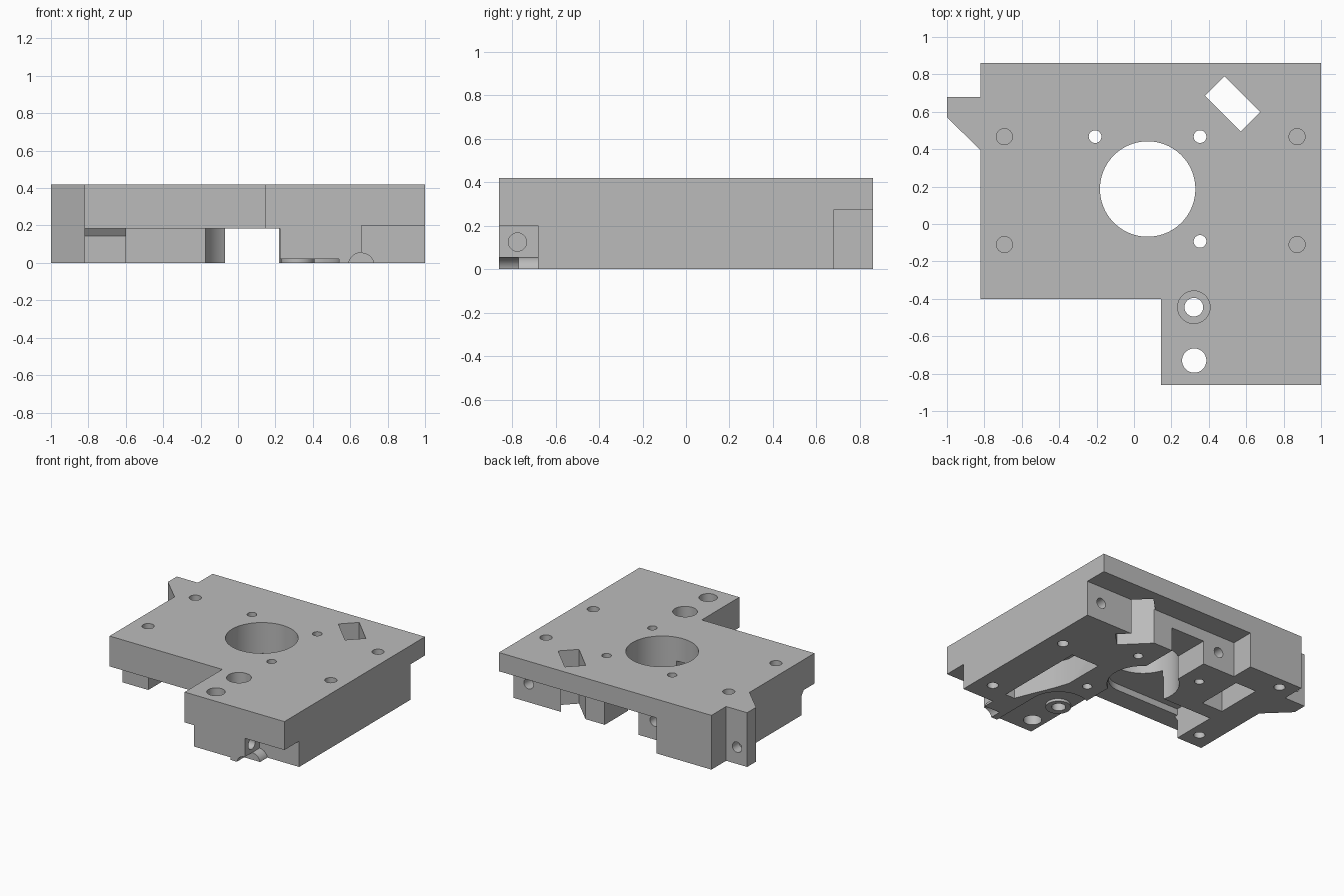
import bpy, bmesh, math
from mathutils import Matrix, Vector

cube = bpy.data.objects.get("Cube")
if cube:
    bpy.data.objects.remove(cube)

grey = bpy.data.materials.new("plain_grey")
grey.use_nodes = True
grey.diffuse_color = (0.5, 0.5, 0.5, 1)
grey.node_tree.nodes["Principled BSDF"].inputs["Base Color"].default_value = (0.5, 0.5, 0.5, 1)

H = 0.42       # overall height
ROOF = 0.185   # underside of the thin plate
LOW = -0.1     # cutters start below the base


def add_object(name, bm):
    bmesh.ops.recalc_face_normals(bm, faces=bm.faces[:])
    mesh = bpy.data.meshes.new(name)
    bm.to_mesh(mesh)
    bm.free()
    mesh.materials.append(grey)
    obj = bpy.data.objects.new(name, mesh)
    bpy.context.scene.collection.objects.link(obj)
    return obj


def prism(name, points, z0, z1):
    bm = bmesh.new()
    face = bm.faces.new([bm.verts.new((x, y, z0)) for x, y in points])
    top = bmesh.ops.extrude_face_region(bm, geom=[face])["geom"]
    moved = [v for v in top if isinstance(v, bmesh.types.BMVert)]
    bmesh.ops.translate(bm, vec=(0, 0, z1 - z0), verts=moved)
    return add_object(name, bm)


def box(name, x0, x1, y0, y1, z0, z1):
    return prism(name, [(x0, y0), (x1, y0), (x1, y1), (x0, y1)], z0, z1)


def rod(name, start, end, r, sides=40):
    a, b = Vector(start), Vector(end)
    turn = (b - a).to_track_quat('Z', 'Y').to_matrix().to_4x4()
    bm = bmesh.new()
    bmesh.ops.create_cone(bm, cap_ends=True, segments=sides, radius1=r, radius2=r,
                          depth=(b - a).length,
                          matrix=Matrix.Translation((a + b) / 2) @ turn)
    return add_object(name, bm)


def combine(target, tool, operation='DIFFERENCE'):
    tool.hide_render = True
    mod = target.modifiers.new("shape", 'BOOLEAN')
    mod.operation = operation
    mod.solver = 'EXACT'
    mod.object = tool
    bpy.context.view_layer.update()
    graph = bpy.context.evaluated_depsgraph_get()
    mesh = bpy.data.meshes.new_from_object(target.evaluated_get(graph))
    target.modifiers.clear()
    target.data = mesh
    bpy.data.objects.remove(tool)


def drill(x, y, r, z0, z1, sides=32):
    combine(body, rod("drill", (x, y, z0), (x, y, z1), r, sides))


def mill(*limits):
    combine(body, box("mill", *limits))


# Full-height outline with the front leg and the side ear
body = prism("mounting_block", [
    (0.145, -0.86), (1, -0.86), (1, 0.86), (-0.82, 0.86), (-0.82, 0.68),
    (-1, 0.68), (-1, 0.57), (-0.82, 0.395), (-0.82, -0.4), (0.145, -0.4)], 0, H)

# Undercuts along the back, the front corner and the leg side
mill(-0.35, 1.1, 0.68, 1, LOW, 0.275)
mill(0.66, 1.1, -1, -0.68, LOW, 0.2)
mill(-0.9, 0.225, -1, -0.24, LOW, ROOF)

# Cavity under the plate, open to the channel that runs front to back
mill(-0.6, 0.225, -0.3, 0.12, LOW, ROOF)
mill(-0.07, 0.22, -0.3, 0.75, LOW, ROOF)
mill(-0.6, -0.05, -0.24, 0.11, 0.1, 0.235)
drill(-0.05, -0.065, 0.175, 0.1, 0.235, 48)

# Sloped web over the front foot
web = box("foot_web", -0.82, -0.6, -0.28, -0.2, 0.145, 0.2)
for v in web.data.vertices:
    if v.co.z < 0.15 and v.co.y < -0.25:
        v.co.y = -0.24
combine(body, web, 'UNION')

# Motor opening with its screw holes
drill(0.073, 0.187, 0.255, LOW, 0.6, 96)
for x, y in [(-0.208, 0.467), (0.353, 0.467), (0.353, -0.093)]:
    drill(x, y, 0.034, LOW, 0.6)

# Blind screw holes in the top and the base
for x in (-0.693, 0.872):
    for y in (-0.11, 0.467):
        drill(x, y, 0.043, 0.29, 0.6)
for x, y in [(-0.693, -0.11), (-0.693, 0.77), (0.872, 0.26), (0.872, -0.51)]:
    drill(x, y, 0.04, LOW, 0.2)

# Pockets in the underside
combine(body, prism("side_pocket", [
    (0.72, -0.55), (0.72, 0.18), (0.48, 0.18), (0.48, -0.14),
    (0.52, -0.26), (0.58, -0.4), (0.64, -0.55)], LOW, 0.2))
mill(-0.6, -0.42, 0.25, 0.62, LOW, 0.2)

# Shallow recess in the leg base, with a raised ring around the bore
recess = rod("leg_recess", (0.32, -0.45, LOW), (0.32, -0.45, 0.02), 0.22, 64)
combine(recess, box("recess_front", 0.2, 0.54, -1, -0.45, LOW, 0.02), 'UNION')
combine(recess, rod("ring_keep", (0.32, -0.45, -0.2), (0.32, -0.45, 0.1), 0.09))
combine(body, recess)
drill(0.32, -0.445, 0.05, LOW, 0.6)
drill(0.32, -0.445, 0.087, 0.29, 0.6)
drill(0.322, -0.73, 0.065, LOW, 0.6)

# Angled rectangular slot, open at the back wall
combine(body, prism("slot", [(0.485, 0.79), (0.675, 0.6), (0.57, 0.495), (0.38, 0.685)],
                    LOW, 0.6))

# Horizontal holes in the back wall, ear and front corner
for x in (0.872, -0.208):
    combine(body, rod("back_hole", (x, 0.75, 0.143), (x, 0.5, 0.143), 0.04))
combine(body, rod("ear_hole", (-0.913, 0.75, 0.13), (-0.913, 0.6, 0.13), 0.04))
combine(body, rod("corner_hole", (0.75, -0.775, 0.125), (0.45, -0.775, 0.125), 0.042))

# Rounded groove and rib in the front corner
combine(body, rod("groove", (0.66, -1, -0.015), (0.66, -0.77, -0.015), 0.07))
rib = rod("rib", (0.66, -0.77, -0.015), (0.66, -0.6, -0.015), 0.07)
combine(rib, box("rib_trim", 0.5, 0.8, -1, 0, -0.2, 0))
combine(body, rib, 'UNION')

# Crisp edges, smooth bores
bpy.ops.object.select_all(action='DESELECT')
body.select_set(True)
bpy.context.view_layer.objects.active = body
bpy.ops.object.shade_smooth_by_angle(angle=math.radians(25))
